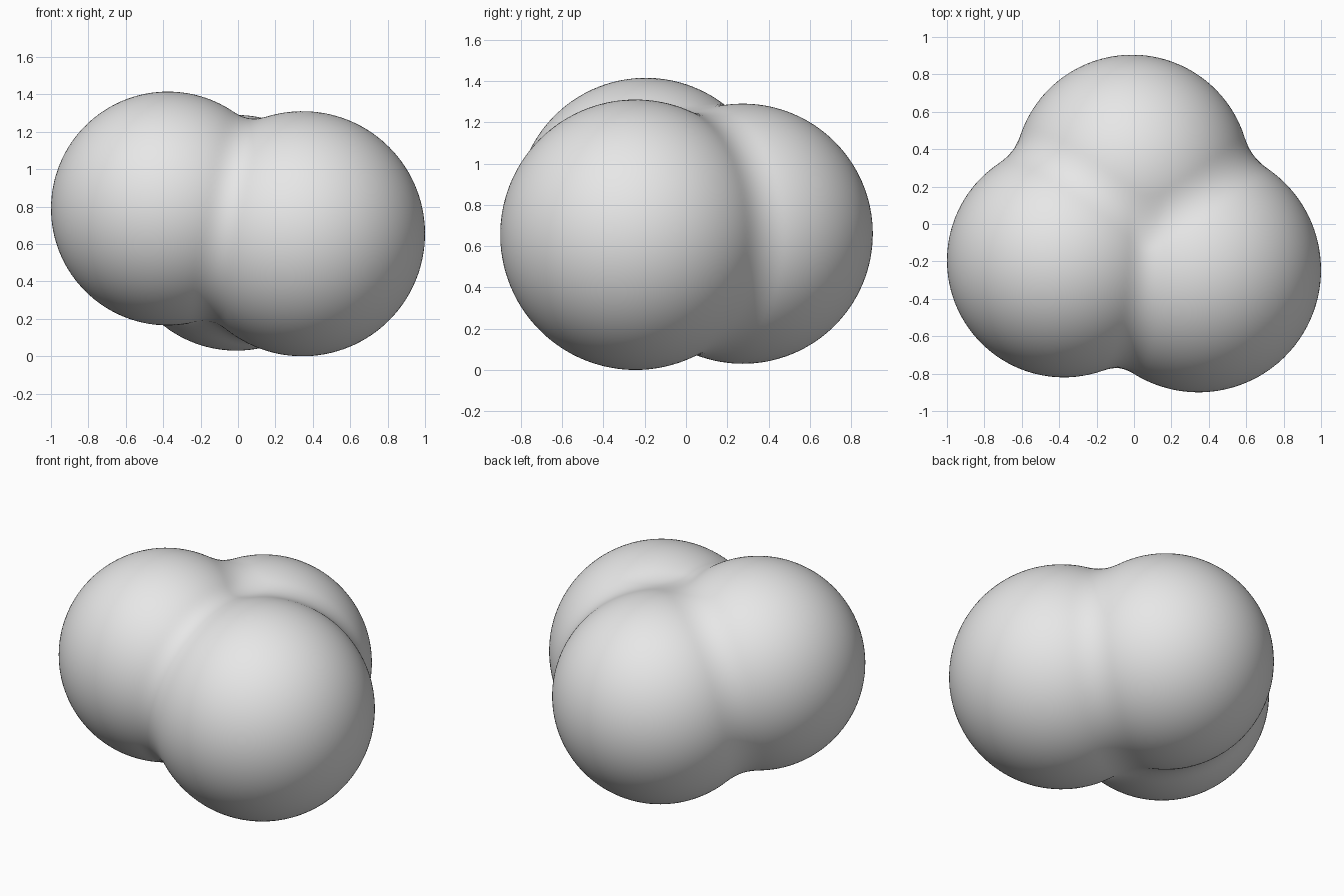
import bpy, bmesh
from mathutils import Vector

if "Cube" in bpy.data.objects:
    bpy.data.objects.remove(bpy.data.objects["Cube"])

# The three balls: centre and radius
BALLS = [
    (Vector((0.345, -0.245, 0.655)), 0.655),   # front right
    (Vector((-0.375, -0.195, 0.79)), 0.625),   # left
    (Vector((-0.01, 0.275, 0.66)), 0.63),      # back
]
CORE = Vector((-0.01, -0.05, 0.70))            # point inside all three balls
BLEND = 0.10                                   # width of the soft joints


def soft_min(a, b):
    h = max(BLEND - abs(a - b), 0.0) / BLEND
    return min(a, b) - h * h * BLEND / 4


def distance(p):
    d = [(p - c).length - r for c, r in BALLS]
    return soft_min(soft_min(d[0], d[1]), d[2])


def surface_point(direction):
    lo, hi = 0.1, 1.6
    for _ in range(16):
        mid = (lo + hi) / 2
        if distance(CORE + direction * mid) < 0:
            lo = mid
        else:
            hi = mid
    return CORE + direction * (lo + hi) / 2


# Fused balls: a fine sphere pushed out to the blended surface
bm = bmesh.new()
bmesh.ops.create_icosphere(bm, subdivisions=6, radius=1.0)
for v in bm.verts:
    v.co = surface_point(v.co.normalized())
for f in bm.faces:
    f.smooth = True
mesh = bpy.data.meshes.new("fused_balls")
bm.to_mesh(mesh)
bm.free()
body = bpy.data.objects.new("fused_balls", mesh)
bpy.context.collection.objects.link(body)

grey = bpy.data.materials.new("light grey")
grey.diffuse_color = (0.8, 0.8, 0.8, 1.0)
grey.use_nodes = True
grey.node_tree.nodes["Principled BSDF"].inputs["Base Color"].default_value = grey.diffuse_color
mesh.materials.append(grey)
